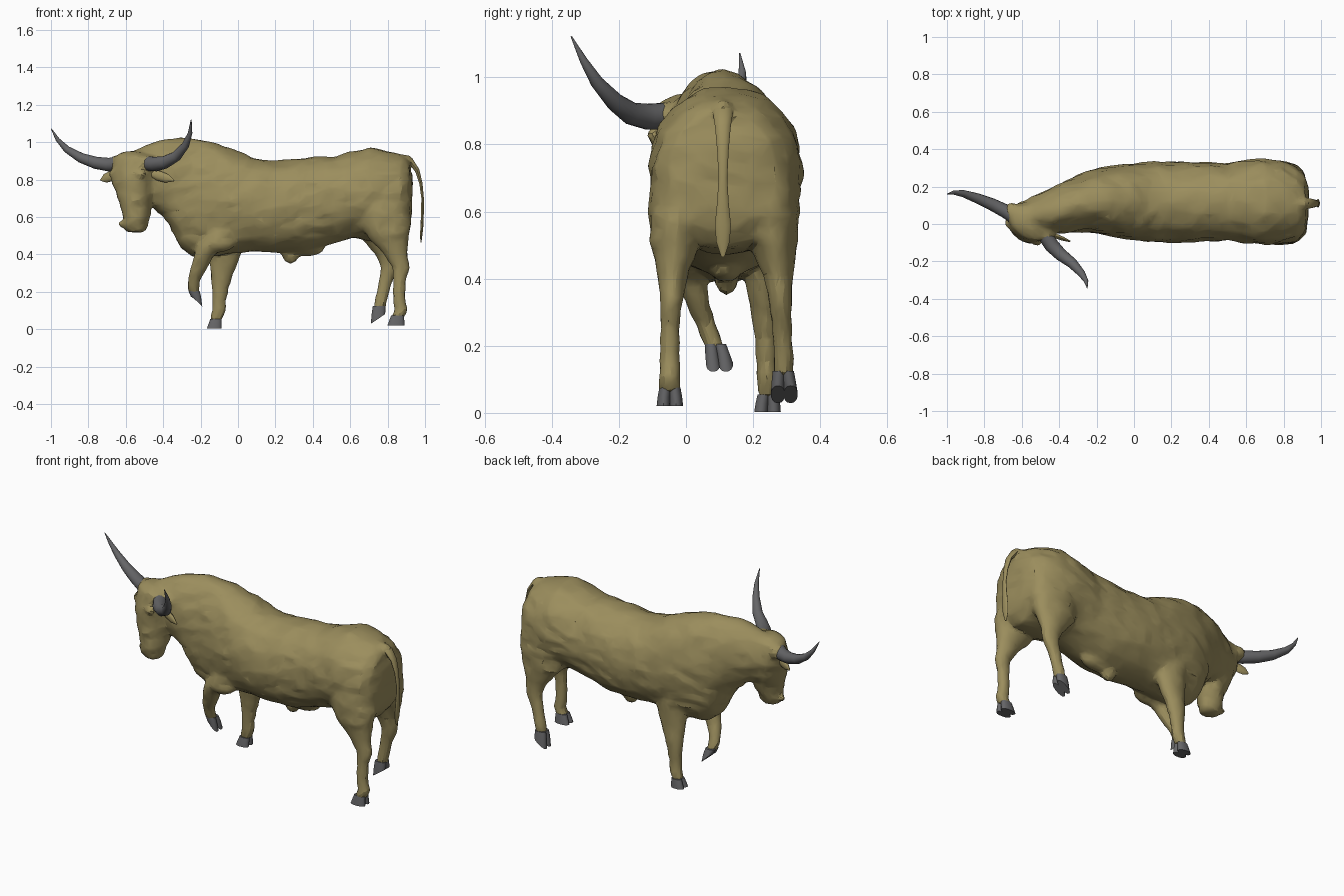
import bpy, bmesh, math
from mathutils import Vector, Matrix, noise


def material(name, color):
    mat = bpy.data.materials.new(name)
    mat.diffuse_color = (*color, 1)
    return mat


hide = material("hide", (.33, .27, .11))
horn_grey = material("horn_grey", (.13, .13, .135))
X, Y, Z = Vector((1, 0, 0)), Vector((0, 1, 0)), Vector((0, 0, 1))


def loft(bm, secs, u, v=None, n=16, e=1.0):
    """Skin oval sections (x, y, z, ru, rv); without v they follow the path."""
    pts = [Vector(s[:3]) for s in secs]
    rings = []
    for i, s in enumerate(secs):
        uu, vv = u, v
        if v is None:
            t = (pts[min(i + 1, len(pts) - 1)] - pts[max(i - 1, 0)]).normalized()
            uu = (u - t * u.dot(t)).normalized()
            vv = t.cross(uu)
        ring = []
        for k in range(n):
            a = math.tau * k / n
            c, d = math.cos(a), math.sin(a)
            c, d = math.copysign(abs(c) ** e, c), math.copysign(abs(d) ** e, d)
            ring.append(bm.verts.new(pts[i] + uu * c * s[3] + vv * d * s[4]))
        rings.append(ring)
    for a, b in zip(rings, rings[1:]):
        for k in range(n):
            bm.faces.new((a[k], a[(k + 1) % n], b[(k + 1) % n], b[k]))
    bm.faces.new(rings[0])
    bm.faces.new(rings[-1])
    return rings


def ball(bm, loc, size, rot=0):
    m = Matrix.Translation(loc) @ Matrix.Rotation(rot, 4, 'Z') @ Matrix.Diagonal((*size, 1))
    bmesh.ops.create_uvsphere(bm, u_segments=16, v_segments=10, radius=1, matrix=m)


def finish(name, bm, mat):
    bmesh.ops.recalc_face_normals(bm, faces=bm.faces)
    me = bpy.data.meshes.new(name)
    bm.to_mesh(me)
    bm.free()
    ob = bpy.data.objects.new(name, me)
    bpy.context.collection.objects.link(ob)
    me.materials.append(mat)
    return ob


def activate(ob):
    bpy.ops.object.select_all(action='DESELECT')
    ob.select_set(True)
    bpy.context.view_layer.objects.active = ob


def smooth(ob, angle=40):
    activate(ob)
    bpy.ops.object.shade_smooth_by_angle(angle=math.radians(angle))


# Trunk and neck: x, bottom z, top z, low y, high y
skin = bmesh.new()
trunk = [(.93, .62, .83, .02, .20), (.912, .54, .90, -.05, .27), (.87, .49, .935, -.09, .31),
         (.78, .48, .96, -.105, .34), (.70, .47, .978, -.11, .348), (.62, .49, .95, -.105, .345),
         (.5, .455, .925, -.09, .325), (.35, .41, .917, -.095, .33), (.2, .41, .90, -.10, .335),
         (.08, .415, .92, -.095, .33), (-.03, .405, .965, -.08, .322), (-.15, .385, 1.005, -.06, .305),
         (-.24, .385, 1.02, -.045, .282), (-.305, .43, 1.026, -.045, .257), (-.355, .53, 1.02, -.047, .235),
         (-.40, .605, 1.012, -.05, .213), (-.48, .66, .985, -.055, .175), (-.56, .70, .955, -.055, .135),
         (-.61, .76, .93, -.02, .10)]
loft(skin, [(x, (a + b) / 2, (l + h) / 2, (b - a) / 2, (h - l) / 2) for x, l, h, a, b in trunk],
     Y, Z, 24, .96)

# Head hangs down, turned toward the front
side, face = Vector((.83, -.55, 0)), Vector((-.55, -.83, 0))
loft(skin, [(-.555, .015, .95, .06, .04), (-.56, .01, .92, .11, .08), (-.565, .01, .86, .115, .098),
            (-.56, .01, .80, .114, .108), (-.548, .002, .72, .094, .106), (-.542, -.012, .64, .073, .088),
            (-.545, -.024, .58, .067, .07), (-.547, -.028, .54, .060, .058), (-.548, -.028, .520, .042, .038)],
     side, face, 20, .9)
head = Vector((-.56, .005, 0))
for s in (-1, 1):
    ball(skin, head + side * .082 * s + face * .06 + Z * .83, (.036, .026, .022), -.585)    # brow
    ball(skin, head + side * .036 * s + face * .058 + Z * .565, (.022, .018, .018), -.585)  # nostril
    ball(skin, head + side * .11 * s + Z * .887, (.045, .045, .043), -.585)                 # horn root

# Legs
loft(skin, [(.79, 0, .78, .13, .09), (.778, -.02, .6, .148, .095), (.80, -.033, .5, .115, .072),
            (.842, -.04, .4, .064, .043), (.872, -.045, .33, .048, .034), (.863, -.048, .25, .036, .030),
            (.86, -.048, .15, .034, .031), (.873, -.048, .105, .038, .034), (.855, -.048, .06, .036, .036)], X, Y)
loft(skin, [(.79, .23, .78, .13, .09), (.77, .245, .6, .15, .095), (.77, .262, .5, .125, .07),
            (.80, .275, .4, .068, .043), (.812, .282, .33, .047, .034), (.785, .287, .24, .036, .030),
            (.765, .29, .16, .034, .031), (.757, .29, .11, .035, .035)], X, Y)
loft(skin, [(-.05, .22, .6, .12, .07), (-.06, .22, .48, .10, .065), (-.07, .225, .4, .088, .052),
            (-.085, .235, .3, .063, .042), (-.095, .24, .22, .046, .036), (-.10, .24, .15, .036, .031),
            (-.103, .243, .09, .037, .033), (-.12, .245, .045, .034, .034)], X, Y)
loft(skin, [(-.06, .01, .6, .11, .06), (-.09, .005, .5, .09, .06), (-.15, .005, .44, .07, .052),
            (-.19, .02, .38, .05, .045), (-.215, .04, .31, .045, .036), (-.238, .065, .25, .032, .03),
            (-.235, .085, .195, .032, .032)], X, Y)

# Muscles, sheath and tail root
for loc, size in [((-.10, -.01, .46), (.085, .05, .05)), ((-.13, .03, .68), (.12, .09, .18)),
                  ((-.13, .21, .68), (.12, .09, .18)), ((.28, .12, .395), (.045, .035, .045)),
                  ((.35, .12, .43), (.11, .05, .04)), ((.885, .11, .89), (.06, .035, .045))]:
    ball(skin, loc, size)

body = finish("body_skin", skin, hide)
activate(body)
m = body.modifiers.new("fuse", 'REMESH')
m.mode, m.voxel_size = 'VOXEL', .011
m = body.modifiers.new("soften", 'SMOOTH')
m.factor, m.iterations = .5, 7
for name in ("fuse", "soften"):
    bpy.ops.object.modifier_apply(modifier=name)
# Loose folds of the hide, shallow on the legs
moves = []
for vert in body.data.vertices:
    c = vert.co
    q = Vector((c.x * 10 + c.z * 8, c.y * 9, c.z * 22 - c.x * 8))
    moves.append(vert.normal * noise.noise(q) * (.009 if c.z > .5 else .004))
for vert, d in zip(body.data.vertices, moves):
    vert.co += d
m = body.modifiers.new("facets", 'DECIMATE')
m.ratio = .12
bpy.ops.object.modifier_apply(modifier="facets")
smooth(body, 20)

# Horns
horns = {"horn_near": [(-.475, -.06, .885, .040), (-.44, -.115, .883, .039), (-.39, -.165, .893, .034),
                       (-.33, -.21, .925, .028), (-.28, -.265, .985, .020), (-.256, -.305, 1.05, .012),
                       (-.25, -.342, 1.122, .002)],
         "horn_far": [(-.64, .04, .885, .040), (-.69, .07, .88, .037), (-.76, .105, .89, .033),
                      (-.84, .138, .917, .027), (-.915, .163, .962, .019), (-.965, .168, 1.015, .011),
                      (-.998, .16, 1.072, .002)]}
for name, pts in horns.items():
    bm = bmesh.new()
    loft(bm, [(*p, p[3]) for p in pts], Vector((.3, .6, .7)), None, 14)
    smooth(finish(name, bm, horn_grey))

# Ears, from root to tip
ears = {"ear_near": ((-.47, -.045, .835), (-.342, -.093, .795)),
        "ear_far": ((-.65, .04, .83), (-.735, .065, .797))}
for name, ends in ears.items():
    a, b = map(Vector, ends)
    bm = bmesh.new()
    loft(bm, [(*a.lerp(b, t), r, w) for t, r, w in
              [(0, .016, .012), (.35, .027, .014), (.7, .024, .011), (1, .004, .004)]], Z, None, 10)
    smooth(finish(name, bm, hide))

# Tail with tuft
bm = bmesh.new()
loft(bm, [(.87, .11, .915, .035, .02), (.925, .11, .895, .03, .018), (.958, .11, .85, .023, .013),
          (.978, .11, .78, .017, .009), (.987, .11, .70, .013, .007), (.986, .11, .63, .017, .008),
          (.984, .11, .56, .024, .008), (.98, .11, .51, .02, .007), (.978, .11, .465, .005, .003)], Y, None, 10)
smooth(finish("tail", bm, hide))

# Cloven hooves: top centre, sole centre, half lengths, tilt of the sole
hooves = {"hoof_front_far": ((-.118, .245, .055), (-.127, .243, .003), .030, .040, 0),
          "hoof_front_raised": ((-.235, .088, .205), (-.215, .10, .145), .030, .024, .75),
          "hoof_rear_near": ((.853, -.048, .075), (.845, -.048, .02), .034, .046, 0),
          "hoof_rear_far": ((.755, .29, .125), (.748, .293, .055), .034, .038, -.6)}
for name, (top, sole, r0, r1, tilt) in hooves.items():
    bm = bmesh.new()
    top, sole = Vector(top), Vector(sole)
    for s in (-1, 1):
        rings = loft(bm, [(*(top + Y * .013 * s), r0, .019),
                          (*(top.lerp(sole, .5) + Y * .017 * s), (r0 + r1) / 2, .020),
                          (*(sole + Y * .019 * s), r1, .021)], X, Y, 14, .9)
        for vert in rings[-1]:
            vert.co.z -= (vert.co.x - sole.x) * math.tan(tilt)
    smooth(finish(name, bm, horn_grey))
